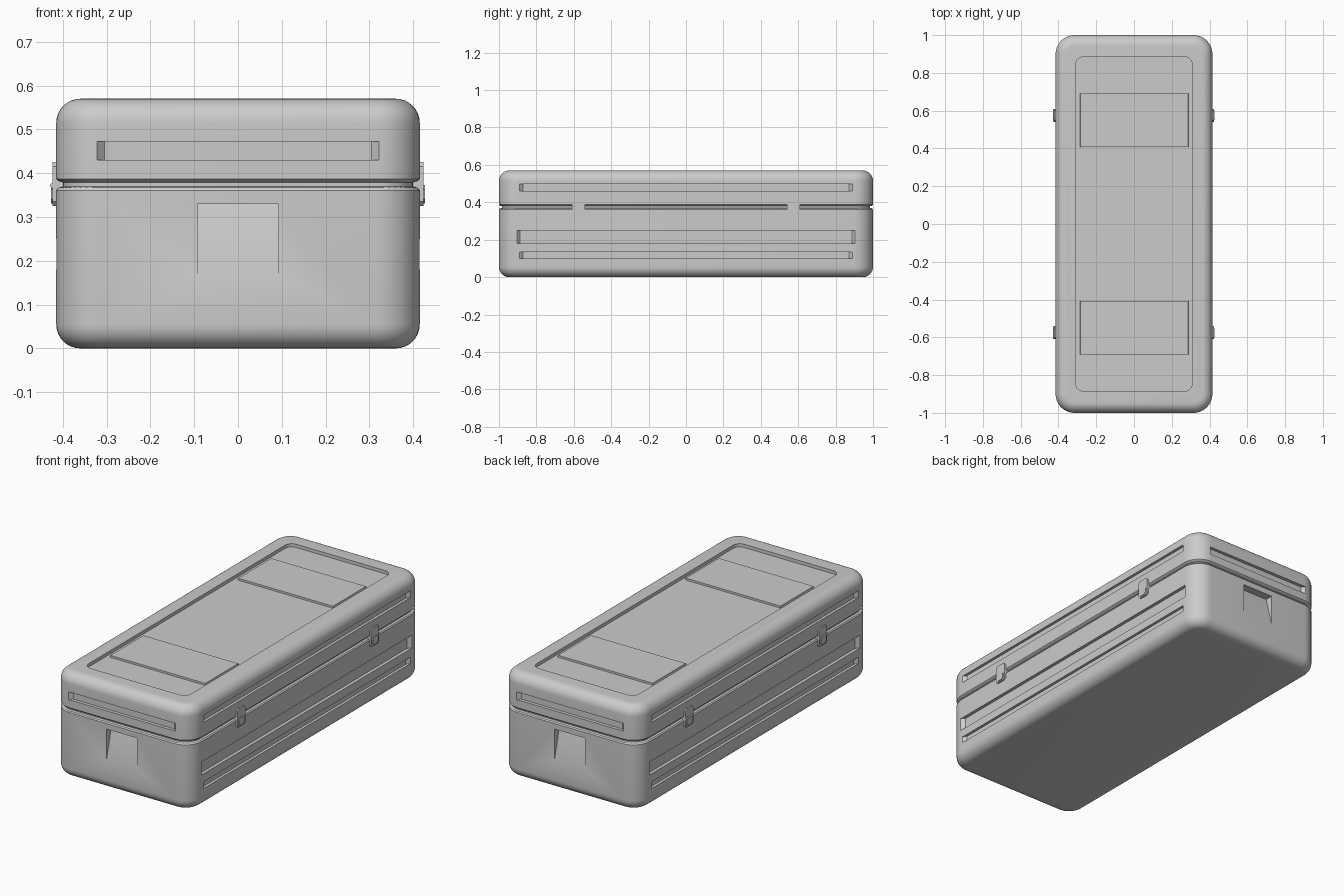
import bpy, bmesh
from math import sin, cos, pi, radians
from mathutils import Matrix

if "Cube" in bpy.data.objects:
    bpy.data.objects.remove(bpy.data.objects["Cube"])

HX, HY, H, SEAM = 0.415, 1.0, 0.57, 0.375


def finish(name, bm):
    bmesh.ops.recalc_face_normals(bm, faces=bm.faces)
    me = bpy.data.meshes.new(name)
    bm.to_mesh(me)
    bm.free()
    ob = bpy.data.objects.new(name, me)
    bpy.context.collection.objects.link(ob)
    return ob


def loft(name, hx, hy, r, rings, seg=10):
    """Stack rounded rectangles; rings = (inset, z)."""
    bm = bmesh.new()
    loops = []
    for inset, z in rings:
        rad, loop = r - inset, []
        for k, (sx, sy) in enumerate([(1, 1), (-1, 1), (-1, -1), (1, -1)]):
            for i in range(seg + 1):
                a = (k + i / seg) * pi / 2
                loop.append(bm.verts.new((sx * (hx - r) + rad * cos(a),
                                          sy * (hy - r) + rad * sin(a), z)))
        loops.append(loop)
    n = len(loops[0])
    for a, b in zip(loops, loops[1:]):
        for i in range(n):
            bm.faces.new((a[i], a[(i + 1) % n], b[(i + 1) % n], b[i]))
    bm.faces.new(loops[0])
    bm.faces.new(loops[-1])
    return finish(name, bm)


def extrude(name, profile, lo, hi, place, turn=0.0):
    """Extrude a 2D profile; place(u, v, w) gives xyz, then turn about z."""
    bm = bmesh.new()
    a = [bm.verts.new(place(u, v, lo)) for u, v in profile]
    b = [bm.verts.new(place(u, v, hi)) for u, v in profile]
    n = len(a)
    bm.faces.new(a)
    bm.faces.new(b)
    for i in range(n):
        bm.faces.new((a[i], a[(i + 1) % n], b[(i + 1) % n], b[i]))
    bm.transform(Matrix.Rotation(turn, 4, 'Z'))
    return finish(name, bm)


def cut(target, cutter):
    cutter.hide_render = True
    m = target.modifiers.new("cut", 'BOOLEAN')
    m.operation, m.solver, m.object = 'DIFFERENCE', 'EXACT', cutter
    bpy.context.view_layer.objects.active = target
    bpy.ops.object.modifier_apply(modifier=m.name)
    bpy.data.objects.remove(cutter)


def slot(target, wall, half, z0, z1, depth, turn):
    """Long groove with sloping ends."""
    p = [(wall + .02, -half), (wall + .02, half), (wall, half),
         (wall - depth, half - .018), (wall - depth, -half + .018), (wall, -half)]
    cut(target, extrude("slot_cutter", p, z0, z1, lambda u, v, w: (u, v, w), turn))


# Base and lid shells with rounded rims and a recessed seam
E = 0.055
arc = [(E * (1 - cos(i * pi / 16)), E * (1 - sin(i * pi / 16))) for i in range(9)]
base = loft("case_base", HX, HY, 0.1, [(a, b) for a, b in reversed(arc)] +
            [(0, SEAM - .014), (.005, SEAM - .008), (.016, SEAM - .005), (.016, SEAM)])
lid = loft("case_lid", HX, HY, 0.1,
           [(.016, SEAM), (.016, SEAM + .004), (.005, SEAM + .007), (0, SEAM + .012)] +
           [(a, H - b) for a, b in arc])

# Side grooves
for turn in (0, pi):
    slot(lid, HX, 0.89, 0.46, 0.498, 0.015, turn)
    slot(base, HX, 0.905, 0.18, 0.25, 0.018, turn)
    slot(base, HX, 0.89, 0.10, 0.135, 0.015, turn)

# End grooves and wedge-shaped hand grips
for turn in (pi / 2, -pi / 2):
    slot(lid, HY, 0.323, 0.43, 0.472, 0.018, turn)
    grip = [(HY + .02, .33), (HY - .045, .33), (HY, .158), (HY + .02, .158)]
    cut(base, extrude("grip_cutter", grip, -0.093, 0.093,
                      lambda u, v, w: (u, w, v), turn))

# Lid panel recess
D = 0.018
cut(lid, loft("panel_cutter", 0.308, 0.885, 0.04, [(0, H - D), (0, H + .05)], 6))

# Raised pads in the lid panel
for i, y in enumerate((-0.55, 0.55)):
    pad = [(-.287, H - D - .004), (.29, H - D - .004), (.287, H - D + .011), (-.284, H - D + .011)]
    extrude(f"lid_pad_{i}", pad, y - .142, y + .142, lambda u, v, w: (u, w, v))

# Latches on both long sides
for s in (1, -1):
    for y in (-0.575, 0.575):
        bm = bmesh.new()
        for w, h, t, z in ((.07, .1, .024, .375), (.05, .042, .028, .352)):
            c = .01
            pts = [(w/2, h/2 - c), (w/2 - c, h/2), (c - w/2, h/2), (-w/2, h/2 - c),
                   (-w/2, c - h/2), (c - w/2, -h/2), (w/2 - c, -h/2), (w/2, c - h/2)]
            a = [bm.verts.new((s * (HX - .016), y + p, z + q)) for p, q in pts]
            b = [bm.verts.new((s * (HX - .016 + t), y + p, z + q)) for p, q in pts]
            bm.faces.new(a)
            bm.faces.new(b)
            for i in range(8):
                bm.faces.new((a[i], a[i - 1], b[i - 1], b[i]))
        if s < 0:  # hinge pin
            bmesh.ops.create_cone(bm, cap_ends=True, segments=12, radius1=.006,
                                  radius2=.006, depth=.066,
                                  matrix=Matrix.Translation((-HX - .008, y, .372))
                                  @ Matrix.Rotation(pi / 2, 4, 'X'))
        finish("latch", bm)

for ob in bpy.data.objects:
    bpy.ops.object.select_all(action='DESELECT')
    ob.select_set(True)
    bpy.context.view_layer.objects.active = ob
    bpy.ops.object.shade_smooth_by_angle(angle=radians(30))
